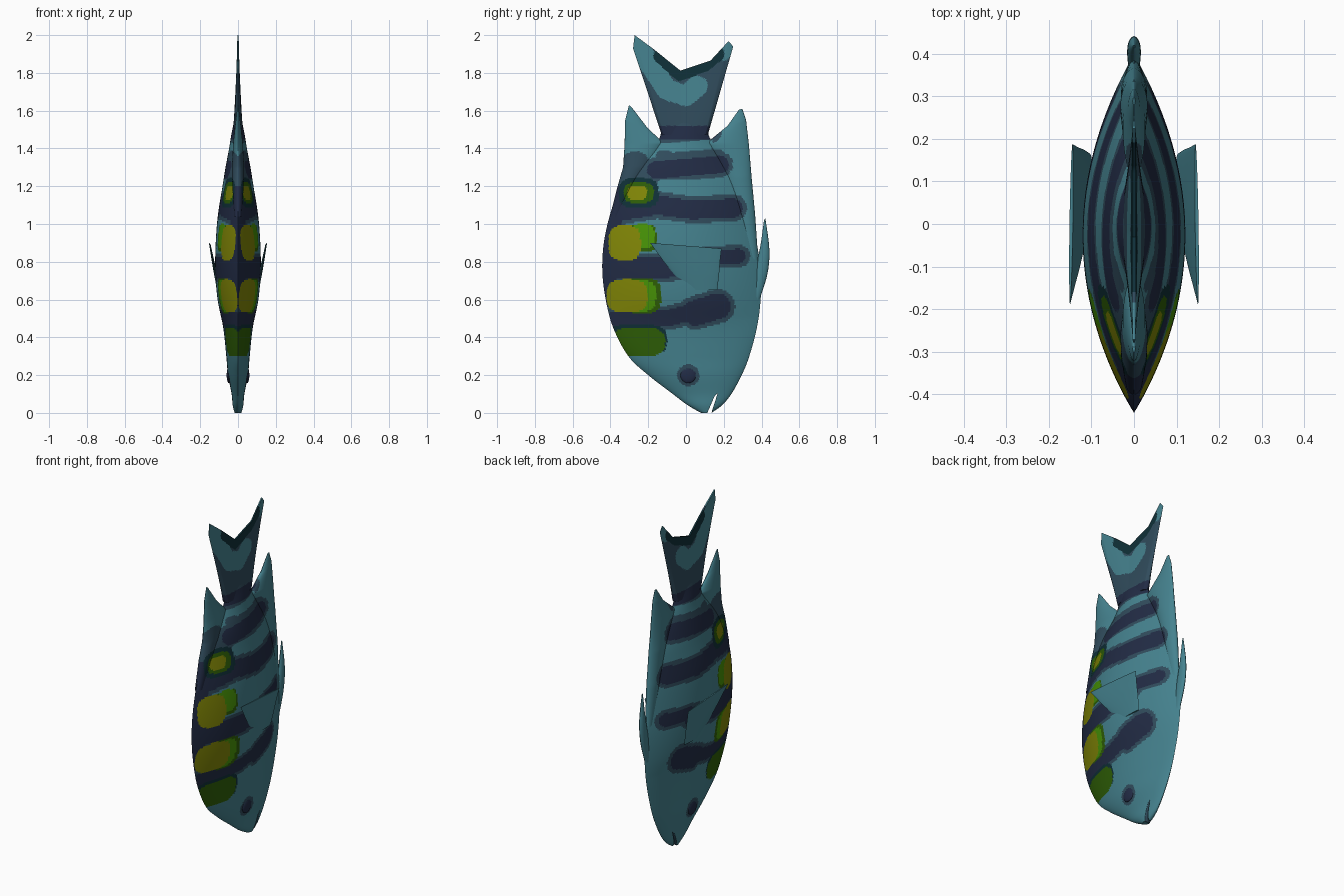
import bpy, bmesh, math
from mathutils import Vector

if "Cube" in bpy.data.objects:
    bpy.data.objects.remove(bpy.data.objects["Cube"])

# ---- flat colours ----
COLOURS = [
    ("teal", (0.060, 0.225, 0.275)),
    ("slate", (0.030, 0.072, 0.108)),
    ("navy", (0.016, 0.025, 0.060)),
    ("dark_teal", (0.005, 0.030, 0.040)),
    ("olive_yellow", (0.225, 0.245, 0.002)),
    ("bright_green", (0.065, 0.300, 0.002)),
    ("dark_green", (0.028, 0.115, 0.002)),
]
TEAL, SLATE, NAVY, DARK, YELLOW, GREEN, DGREEN = range(7)
MATS = []
for name, rgb in COLOURS:
    m = bpy.data.materials.new(name)
    m.diffuse_color = (*rgb, 1)
    m.use_nodes = True
    m.node_tree.nodes["Principled BSDF"].inputs["Base Color"].default_value = m.diffuse_color
    MATS.append(m)

# ---- markings in the side plane: strokes (radius, path of y,z) ----
STRIPES = [
    (0.070, [(-0.43, 0.78), (-0.41, 1.03), (-0.37, 1.13)]),  # back
    (0.036, [(-0.14, 1.485), (0.13, 1.485)]),
    (0.046, [(-0.16, 1.285), (0.0, 1.30), (0.18, 1.315)]),
    (0.050, [(-0.40, 1.06), (-0.15, 1.10), (0.03, 1.075), (0.25, 1.085)]),
    (0.055, [(-0.42, 0.77), (-0.1, 0.77), (0.10, 0.80)]),
    (0.038, [(0.10, 0.82), (0.28, 0.83)]),
    (0.042, [(-0.39, 0.49), (-0.1, 0.50), (0.05, 0.54)]),
    (0.068, [(0.05, 0.53), (0.17, 0.565)]),
    (0.035, [(0.01, 0.20), (0.015, 0.20)]),
    (0.060, [(-0.42, 0.62), (-0.43, 0.75)]),
]
STROKES = [(SLATE, r + 0.022, p) for r, p in STRIPES]
STROKES += [(SLATE, 0.085, [(-0.32, 1.20), (-0.27, 1.30)]),
            (SLATE, 0.03, [(-0.13, 1.36), (0.17, 1.37)])]
STROKES += [(NAVY, r, p) for r, p in STRIPES]
STROKES += [(TEAL, 0.028, [(-0.13, 1.205), (0.09, 1.21)]),
            (TEAL, 0.026, [(-0.07, 1.405), (0.12, 1.42)])]
# ---- rounded patches: colour, centre y, z, half sizes ----
PATCHES = [
    (DARK, -0.26, 0.385, 0.16, 0.085),
    (DGREEN, -0.25, 0.375, 0.14, 0.078),
    (DGREEN, -0.23, 0.62, 0.10, 0.095),
    (GREEN, -0.25, 0.62, 0.09, 0.085),
    (YELLOW, -0.312, 0.62, 0.108, 0.088),
    (DGREEN, -0.23, 0.925, 0.075, 0.075),
    (GREEN, -0.23, 0.935, 0.065, 0.065),
    (YELLOW, -0.325, 0.90, 0.085, 0.092),
    (DARK, -0.25, 1.165, 0.105, 0.080),
    (DGREEN, -0.25, 1.165, 0.080, 0.055),
    (YELLOW, -0.258, 1.165, 0.052, 0.038),
]


def near(p, path, r):
    for a, b in zip(path, path[1:]):
        a, b = Vector(a), Vector(b)
        d = b - a
        t = max(0, min(1, (p - a).dot(d) / d.length_squared))
        if (p - a - d * t).length < r:
            return True
    return False


def body_colour(y, z):
    p, c = Vector((y, z)), TEAL
    for mat, r, path in STROKES:
        if near(p, path, r):
            c = mat
    for mat, cy, cz, hy, hz in PATCHES:
        if abs((y - cy) / hy) ** 3 + abs((z - cz) / hz) ** 3 < 1:
            c = mat
    return c


def tail_colour(y, z):
    p = Vector((y, z))
    if z < 1.52:
        return NAVY
    if near(p, [(-0.13, 1.89), (-0.03, 1.80), (0.10, 1.85), (0.16, 1.90)], 0.042):
        return DARK
    if near(p, [(-0.26, 1.95), (-0.18, 1.83), (-0.10, 1.71), (0.0, 1.68), (0.06, 1.73)], 0.055):
        return TEAL
    if near(p, [(0.20, 1.90), (0.24, 1.96)], 0.035):
        return TEAL
    return SLATE


def dorsal_colour(y, z):
    return TEAL if z > 1.40 - max(0, y + 0.25) * 0.2 else body_colour(y, z)


def plain(y, z):
    return TEAL


def sample(rows, u, smooth):
    """Value along a list of tuples, u in 0..1."""
    n = len(rows) - 1
    i = min(int(u * n), n - 1)
    t = u * n - i
    b, c = Vector(rows[i]), Vector(rows[i + 1])
    if not smooth:
        return b.lerp(c, t)
    a, d = Vector(rows[max(i - 1, 0)]), Vector(rows[min(i + 2, n)])
    return b + 0.5 * t * (c - a + t * (2 * a - 5 * b + 4 * c - d + t * (3 * (b - c) + d - a)))


def sheet(name, rows, width, colour, n, m, smooth=True, offset=None):
    """Two-sided skin between two edge curves; rows hold y,z of both edges and a width."""
    bm = bmesh.new()
    sides = []
    for sign in (1, -1):
        grid = []
        for i in range(n + 1):
            u = i / n
            ya, za, yb, zb, w = sample(rows, u, smooth)
            line = []
            for j in range(m + 1):
                s = -math.cos(math.pi * j / m)
                k = (s + 1) / 2
                y, z = ya + (yb - ya) * k, za + (zb - za) * k
                x = sign * width(u, s, w, z) + (offset(z) if offset else 0)
                line.append(bm.verts.new((x, y, z)))
            grid.append(line)
        sides.append(grid)
    for g in sides:
        for i in range(n):
            for j in range(m):
                bm.faces.new((g[i][j], g[i + 1][j], g[i + 1][j + 1], g[i][j + 1]))
    # close the rim
    rim = [(i, 0) for i in range(n)] + [(n, j) for j in range(m)]
    rim += [(i, m) for i in range(n, 0, -1)] + [(0, j) for j in range(m, 0, -1)]
    for (a, b), (c, d) in zip(rim, rim[1:] + rim[:1]):
        p, q = sides
        bm.faces.new((p[a][b], p[c][d], q[c][d], q[a][b]))
    bmesh.ops.remove_doubles(bm, verts=bm.verts, dist=1e-5)
    bmesh.ops.recalc_face_normals(bm, faces=bm.faces)
    for f in bm.faces:
        c = f.calc_center_median()
        f.material_index = colour(c.y, c.z)
    return finish(name, bm)


def finish(name, bm):
    me = bpy.data.meshes.new(name)
    bm.to_mesh(me)
    bm.free()
    for m in MATS:
        me.materials.append(m)
    ob = bpy.data.objects.new(name, me)
    bpy.context.collection.objects.link(ob)
    bpy.ops.object.select_all(action='DESELECT')
    ob.select_set(True)
    bpy.context.view_layer.objects.active = ob
    bpy.ops.object.shade_smooth_by_angle(angle=math.radians(40))
    return ob


def lens(u, s, w, z):
    return w * max(0, 1 - s * s) ** (0.55 + 0.42 * min(1, z / 0.5))


def blade(u, s, w, z):
    return w * max(0, 1 - s * s) ** 0.6


# ---- body: z, back edge, belly edge, half width ----
PROFILE = [(0, .08, .135, .018), (.04, .01, .19, .028), (.1, -.07, .24, .034),
           (.2, -.2, .295, .053), (.3, -.305, .335, .062), (.45, -.385, .375, .078),
           (.6, -.425, .395, .108), (.75, -.443, .395, .12), (.9, -.435, .375, .118),
           (1.05, -.402, .345, .106), (1.2, -.35, .30, .082), (1.3, -.29, .24, .066),
           (1.4, -.18, .165, .047), (1.47, -.135, .12, .036), (1.55, -.14, .115, .020)]
body = sheet("body", [(a, z, b, z, w) for z, a, b, w in PROFILE], lens, body_colour, 224, 100)

# mouth slit cut through the snout
bm = bmesh.new()
ring = [[bm.verts.new((x, y, z)) for y, z in ((.104, -.02), (.128, -.02), (.168, .105), (.152, .09))]
        for x in (-.2, .2)]
bm.faces.new(ring[0])
bm.faces.new(ring[1])
for i in range(4):
    k = (i + 1) % 4
    bm.faces.new((ring[0][i], ring[0][k], ring[1][k], ring[1][i]))
bmesh.ops.recalc_face_normals(bm, faces=bm.faces)
for f in bm.faces:
    f.material_index = SLATE
cutter = finish("mouth_cutter", bm)
cutter.hide_render = True
mod = body.modifiers.new("mouth", 'BOOLEAN')
mod.operation, mod.solver, mod.object = 'DIFFERENCE', 'EXACT', cutter
bpy.context.view_layer.objects.active = body
bpy.ops.object.modifier_apply(modifier="mouth")
bpy.data.objects.remove(cutter)

# ---- tail: root points to forked edge ----
FORK = [(0, -.28, 1.93), (.04, -.272, 2.0), (.25, -.17, 1.925), (.45, -.03, 1.812),
        (.7, .13, 1.865), (.95, .225, 1.968), (1, .25, 1.94)]
sheet("tail_fin", [(-.128 + .243 * f, 1.47, y, z, .023) for f, y, z in FORK],
      lambda u, s, w, z: (w * ((1 - s) / 2) ** 1.2 + .005) * max(0, 1 - (2 * u - 1) ** 2) ** .7,
      tail_colour, 84, 70, smooth=False)

# ---- back, belly and pelvic fins along the centre line ----
sheet("dorsal_fin", [(-.402, 1.04, -.34, 1.04, .02), (-.362, 1.2, -.26, 1.2, .03), (-.333, 1.3, -.19, 1.3, .032),
                     (-.325, 1.42, -.12, 1.43, .026), (-.322, 1.55, -.205, 1.51, .014), (-.302, 1.63, -.285, 1.615, .003)],
      blade, dorsal_colour, 80, 30, smooth=False)
sheet("anal_fin", [(.31, .85, .383, .8, .02), (.26, 1.05, .366, 1.05, .03), (.2, 1.25, .347, 1.25, .032),
                   (.11, 1.43, .333, 1.42, .026), (.22, 1.52, .318, 1.55, .014), (.28, 1.605, .298, 1.61, .003)],
      blade, body_colour, 80, 30, smooth=False)
sheet("pelvic_fin", [(.34, .60, .39, .60, .012), (.365, .75, .432, .74, .016),
                     (.393, .88, .441, .87, .014), (.413, 1.02, .42, 1.03, .003)], blade, plain, 20, 12)

# ---- side fins and eyes, mirrored ----
PECTORAL = [(-.01, .65, .165, .65, .008), (-.06, .73, .175, .73, .008),
            (-.11, .79, .18, .80, .007), (-.19, .90, .188, .87, .004)]
for side, tag in ((1, "right"), (-1, "left")):
    sheet("pectoral_fin_" + tag, PECTORAL, blade, plain, 16, 16, smooth=False,
          offset=lambda z: side * (.103 + .19 * (z - .65)))
    bm = bmesh.new()
    bmesh.ops.create_uvsphere(bm, u_segments=24, v_segments=12, radius=1)
    for v in bm.verts:
        v.co = (side * .049 + v.co.x * .011, .012 + v.co.y * .042, .20 + v.co.z * .042)
    for f in bm.faces:
        f.material_index = NAVY
    finish("eye_" + tag, bm)
